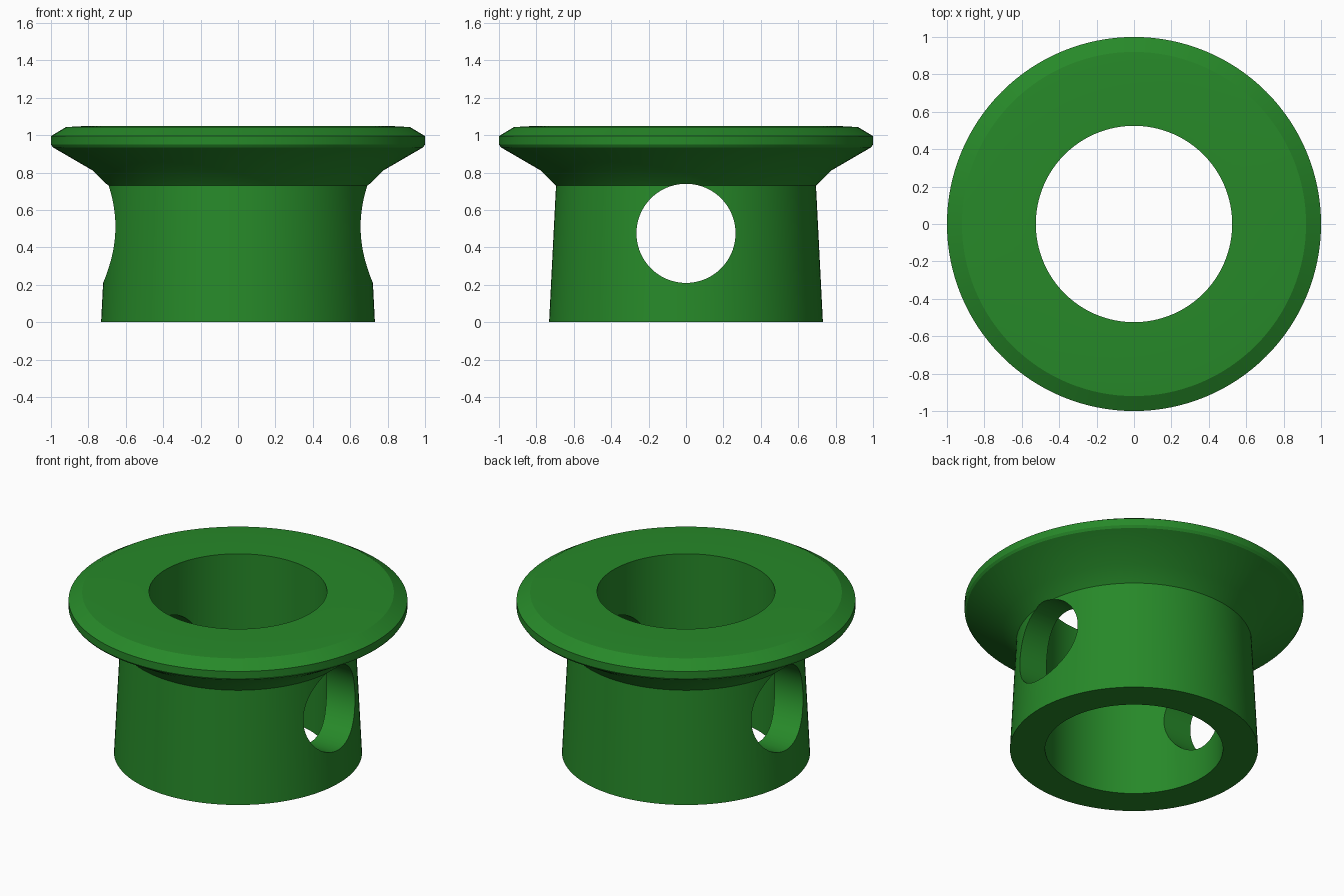
import bpy
import bmesh
import math
from mathutils import Vector

cube = bpy.data.objects.get("Cube")
if cube:
    bpy.data.objects.remove(cube, do_unlink=True)

SEGMENTS = 128
BORE = 0.525

green = bpy.data.materials.new("green")
green.use_nodes = True
colour = (0.02, 0.25, 0.022, 1)
green.diffuse_color = colour
green.node_tree.nodes["Principled BSDF"].inputs["Base Color"].default_value = colour


def lathe(name, profile):
    """Spin a closed (radius, height) profile around z."""
    bm = bmesh.new()
    verts = [bm.verts.new((r, 0, z)) for r, z in profile]
    edges = [bm.edges.new((v, verts[(i + 1) % len(verts)])) for i, v in enumerate(verts)]
    bmesh.ops.spin(bm, geom=verts + edges, cent=Vector(), axis=(0, 0, 1),
                   angle=math.tau, steps=SEGMENTS, use_duplicate=False)
    bmesh.ops.remove_doubles(bm, verts=bm.verts[:], dist=0.0001)
    bmesh.ops.recalc_face_normals(bm, faces=bm.faces[:])
    mesh = bpy.data.meshes.new(name)
    bm.to_mesh(mesh)
    bm.free()
    obj = bpy.data.objects.new(name, mesh)
    bpy.context.collection.objects.link(obj)
    obj.data.materials.append(green)
    return obj


# Tapered sleeve with a flared flange and a straight bore
collar = lathe("flanged_collar", [
    (BORE, 0), (0.732, 0), (0.695, 0.73), (0.775, 0.81), (0.99, 0.935),
    (1, 0.95), (1, 0.995), (0.92, 1.043), (0.8, 1.05), (BORE, 1.05),
])

# Round cross hole through both side walls
bpy.ops.mesh.primitive_cylinder_add(vertices=96, radius=0.265, depth=3,
                                    location=(0, 0, 0.475),
                                    rotation=(0, math.pi / 2, 0))
cutter = bpy.context.object
cutter.name = "cross_hole_cutter"
cutter.data.materials.append(green)
cutter.hide_render = True

cut = collar.modifiers.new("cross_hole", 'BOOLEAN')
cut.operation = 'DIFFERENCE'
cut.solver = 'EXACT'
cut.object = cutter

# Apply the cut, drop the helper and smooth the curved walls
bpy.ops.object.select_all(action='DESELECT')
collar.select_set(True)
bpy.context.view_layer.objects.active = collar
bpy.ops.object.modifier_apply(modifier=cut.name)
bpy.data.objects.remove(cutter, do_unlink=True)
bpy.ops.object.shade_smooth_by_angle(angle=math.radians(20))
